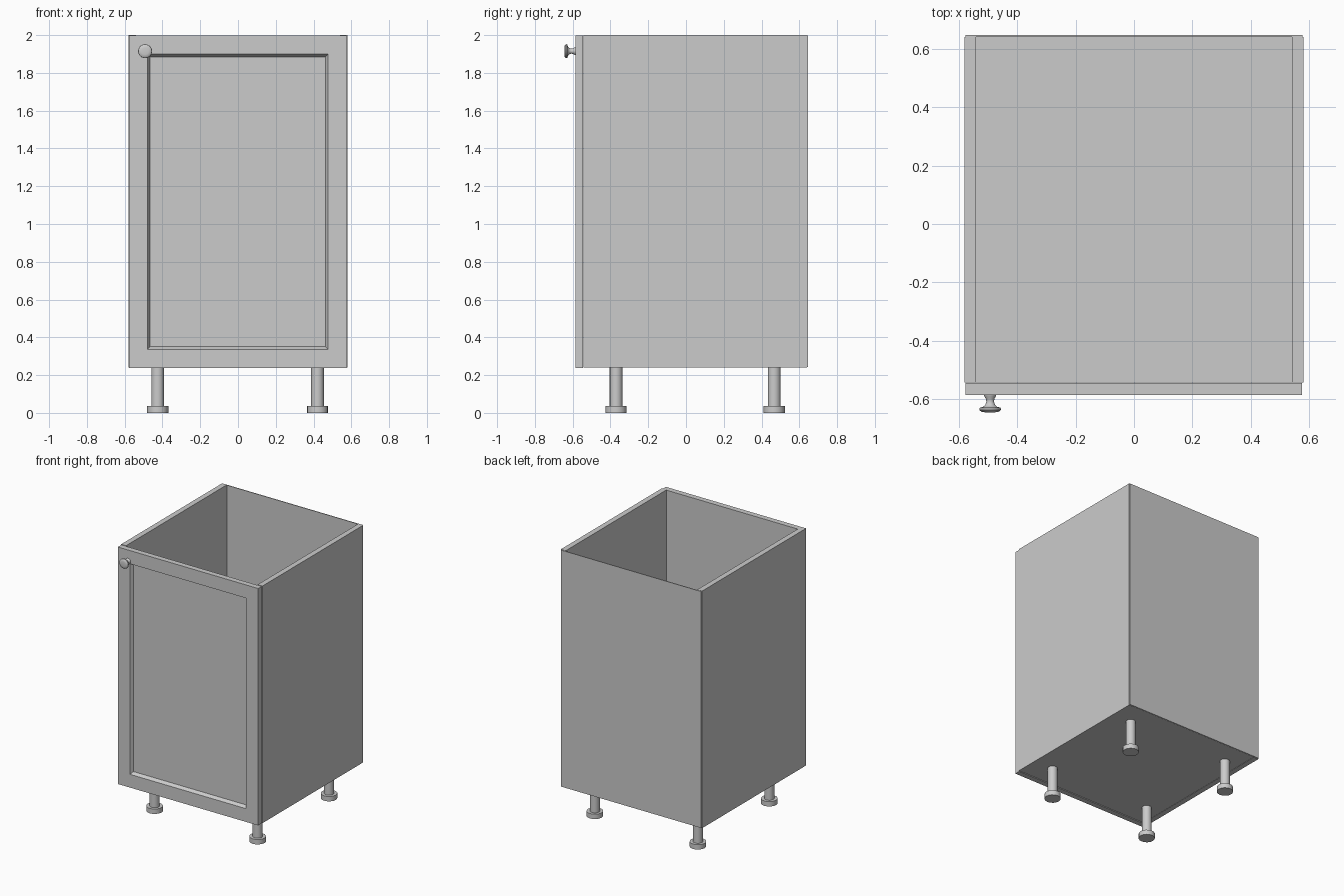
import bpy, bmesh, math
from mathutils import Matrix

if "Cube" in bpy.data.objects:
    bpy.data.objects.remove(bpy.data.objects["Cube"])


def finish(bm, name):
    bmesh.ops.recalc_face_normals(bm, faces=bm.faces[:])
    mesh = bpy.data.meshes.new(name)
    bm.to_mesh(mesh)
    bm.free()
    obj = bpy.data.objects.new(name, mesh)
    bpy.context.collection.objects.link(obj)
    return obj


def box_bm(x0, x1, y0, y1, z0, z1):
    bm = bmesh.new()
    size = Matrix.Diagonal((x1 - x0, y1 - y0, z1 - z0, 1))
    centre = Matrix.Translation(((x0 + x1) / 2, (y0 + y1) / 2, (z0 + z1) / 2))
    bmesh.ops.create_cube(bm, size=1, matrix=centre @ size)
    return bm


def lathe(name, profile, sides, matrix):
    """Closed turned part from (radius, height) points, spun round local z."""
    bm = bmesh.new()
    rings = []
    for r, h in profile:
        rings.append([bm.verts.new((r * math.cos(2 * math.pi * i / sides),
                                    r * math.sin(2 * math.pi * i / sides), h))
                      for i in range(sides)])
    for a, b in zip(rings, rings[1:]):
        for i in range(sides):
            j = (i + 1) % sides
            bm.faces.new((a[i], a[j], b[j], b[i]))
    bm.faces.new(rings[0])
    bm.faces.new(rings[-1])
    bm.transform(matrix)
    obj = finish(bm, name)
    bpy.ops.object.select_all(action='DESELECT')
    obj.select_set(True)
    bpy.context.view_layer.objects.active = obj
    bpy.ops.object.shade_smooth_by_angle(angle=math.radians(35))
    return obj


# Carcass: two sides, bottom and thin back, open at the top
finish(box_bm(-0.58, -0.54, -0.542, 0.64, 0.24, 2.0), "left_side")
finish(box_bm(0.54, 0.58, -0.542, 0.64, 0.24, 2.0), "right_side")
finish(box_bm(-0.54, 0.54, -0.542, 0.64, 0.242, 0.282), "bottom_panel")
finish(box_bm(-0.576, 0.576, 0.64, 0.646, 0.243, 1.998), "back_panel")

# Door with a recessed panel and sloped inner moulding
bm = box_bm(-0.577, 0.575, -0.585, -0.544, 0.238, 1.997)
front = min(bm.faces, key=lambda f: f.calc_center_median().y)
bmesh.ops.inset_region(bm, faces=[front], thickness=0.139)
bmesh.ops.inset_region(bm, faces=[front], thickness=0.02)
for v in front.verts:
    v.co.y += 0.025
finish(bm, "door")

# Door knob, turned about the y axis
knob = [(0.021, 0.0), (0.020, 0.004), (0.015, 0.012), (0.013, 0.022),
        (0.017, 0.034), (0.024, 0.040), (0.035, 0.043), (0.037, 0.047),
        (0.036, 0.052), (0.030, 0.057), (0.018, 0.059)]
lathe("door_knob", knob, 24,
      Matrix.Translation((-0.492, -0.585, 1.915)) @ Matrix.Rotation(math.pi / 2, 4, 'X'))

# Four legs with wide feet
leg = [(0.056, 0.0), (0.056, 0.036), (0.034, 0.036), (0.034, 0.242)]
for side, x in (("left", -0.425), ("right", 0.421)):
    for end, y in (("front", -0.37), ("back", 0.467)):
        lathe(f"{end}_{side}_leg", leg, 16, Matrix.Translation((x, y, 0)))
